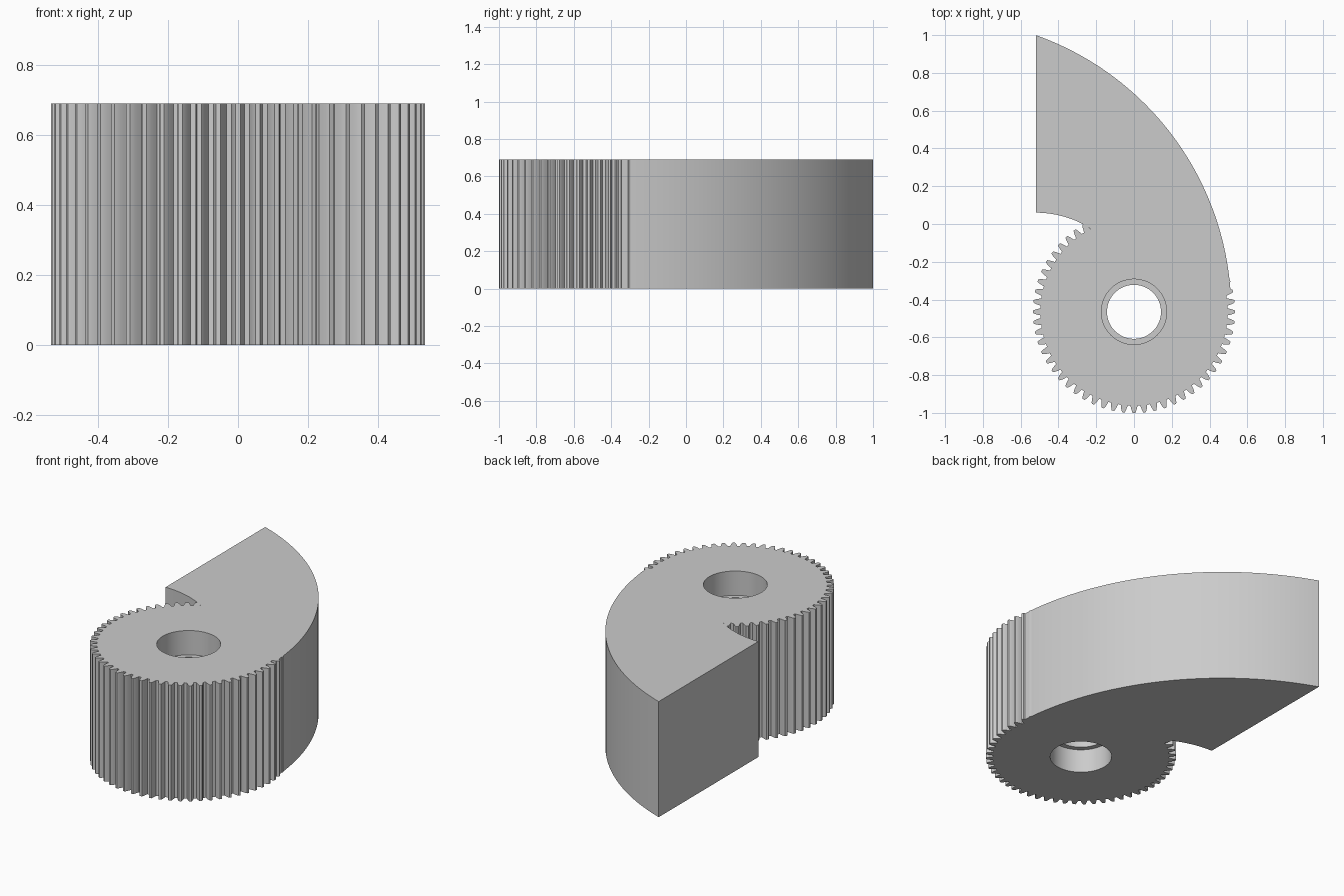
import bpy
import bmesh
from math import sin, cos, pi, radians, sqrt, atan2

if "Cube" in bpy.data.objects:
    bpy.data.objects.remove(bpy.data.objects["Cube"], do_unlink=True)

HEIGHT = 0.69
AXIS_Y = -0.465
TEETH = 60
BORE, SEAT, SEAT_DEPTH = 0.143, 0.173, 0.145

grey = bpy.data.materials.new("plain grey")
grey.use_nodes = True
grey.diffuse_color = (0.6, 0.6, 0.6, 1)
grey.node_tree.nodes["Principled BSDF"].inputs["Base Color"].default_value = (0.6, 0.6, 0.6, 1)


def prism(name, outline, z0, z1):
    """Extrude a closed outline of (x, y) points from z0 to z1."""
    bm = bmesh.new()
    face = bm.faces.new([bm.verts.new((x, y, z0)) for x, y in outline])
    top = bmesh.ops.extrude_face_region(bm, geom=[face])["geom"]
    verts = [v for v in top if isinstance(v, bmesh.types.BMVert)]
    bmesh.ops.translate(bm, vec=(0, 0, z1 - z0), verts=verts)
    bmesh.ops.recalc_face_normals(bm, faces=bm.faces)
    mesh = bpy.data.meshes.new(name)
    bm.to_mesh(mesh)
    bm.free()
    mesh.materials.append(grey)
    obj = bpy.data.objects.new(name, mesh)
    bpy.context.collection.objects.link(obj)
    return obj


def arc(cx, cy, r, start, end, steps):
    """Points along a circular arc, angles in radians."""
    angles = [start + (end - start) * i / steps for i in range(steps + 1)]
    return [(cx + r * cos(a), cy + r * sin(a)) for a in angles]


def combine(target, other, operation):
    """Apply a boolean and discard the helper."""
    mod = target.modifiers.new(operation, 'BOOLEAN')
    mod.operation, mod.solver, mod.object = operation, 'EXACT', other
    bpy.context.view_layer.objects.active = target
    bpy.ops.object.modifier_apply(modifier=mod.name)
    bpy.data.objects.remove(other, do_unlink=True)


# Gear outline: one flank of a tooth as (radius, half angle in degrees), mirrored and repeated
flank = [(0.496, 2.15), (0.507, 1.85), (0.518, 1.5), (0.528, 1.1), (0.535, 0.7)]
tooth = [(r, -a) for r, a in flank] + [(r, a) for r, a in reversed(flank)]
gear_outline = []
for i in range(TEETH):
    for r, a in tooth:
        t = 2 * pi * i / TEETH + radians(a)
        gear_outline.append((r * cos(t), AXIS_Y + r * sin(t)))
body = prism("toothed_cam", gear_outline, 0, HEIGHT)

# Cam lobe: large outer sweep, straight left side, shallow inner curve, ending inside the gear
R = 1.554
cx = 0.515 - R
left = -0.52
outer_end = atan2(sqrt(R * R - (left - cx) ** 2), left - cx)
inner_r = 0.545
outline = arc(cx, AXIS_Y, R, 0.06, outer_end, 64)
outline += arc(left, 0.06 - inner_r, inner_r, pi / 2, radians(57), 16)
outline += [(-0.2, -0.1), (0.3, -0.35)]
combine(body, prism("cam_lobe", outline, 0, HEIGHT), 'UNION')

# Through bore with a wider bearing seat at each end
cuts = [(BORE, -0.1, HEIGHT + 0.1),
        (SEAT, -0.1, SEAT_DEPTH),
        (SEAT, HEIGHT - SEAT_DEPTH, HEIGHT + 0.1)]
for radius, z0, z1 in cuts:
    circle = arc(0, AXIS_Y, radius, 0, 2 * pi, 64)[:-1]
    combine(body, prism("bore_cutter", circle, z0, z1), 'DIFFERENCE')

# Smooth curved walls, crisp edges
bpy.ops.object.select_all(action='DESELECT')
body.select_set(True)
bpy.context.view_layer.objects.active = body
bpy.ops.object.shade_smooth_by_angle(angle=radians(12))
